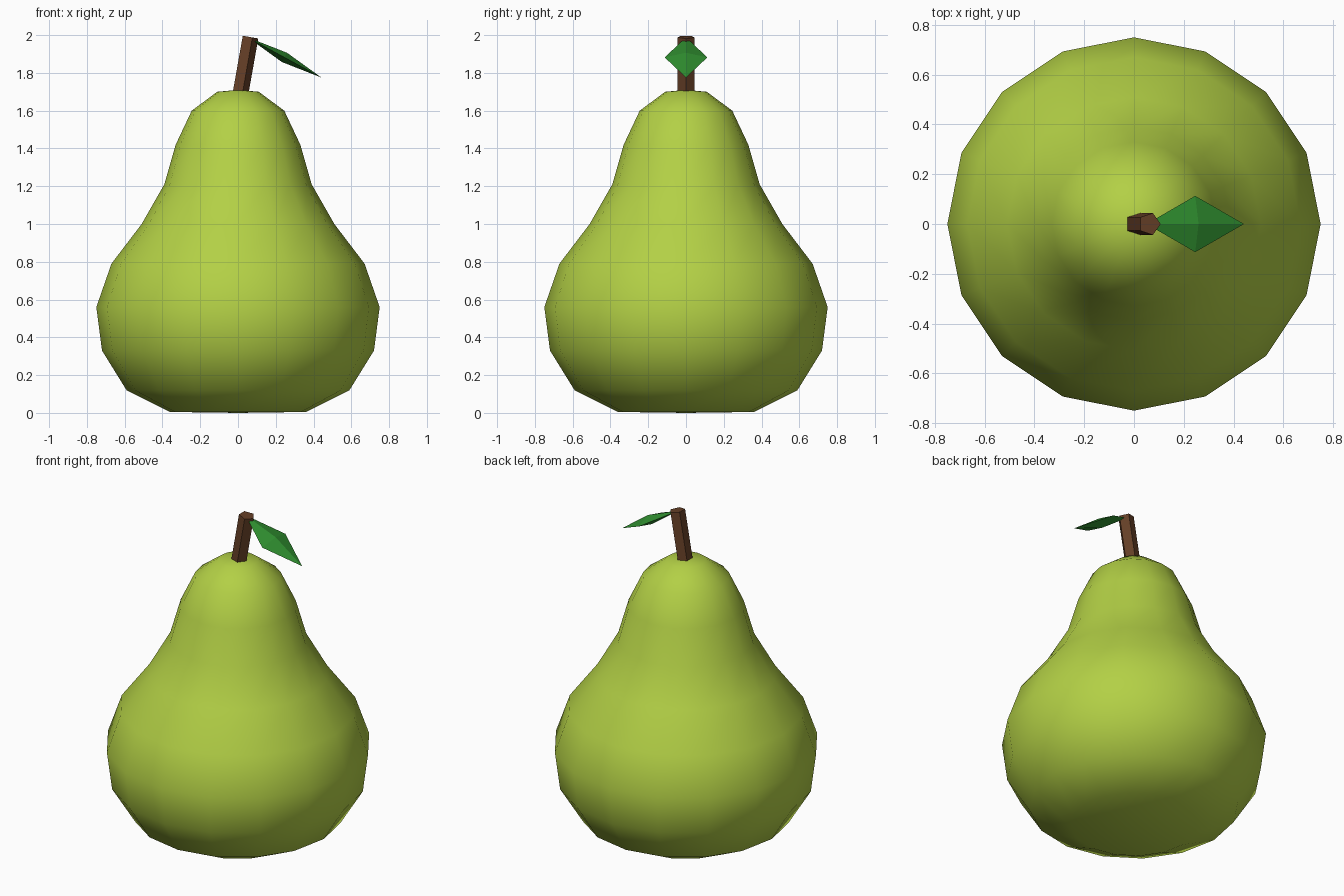
import bpy, bmesh, math
from mathutils import Matrix, Vector

cube = bpy.data.objects.get("Cube")
if cube:
    bpy.data.objects.remove(cube, do_unlink=True)


def material(name, rgb):
    mat = bpy.data.materials.new(name)
    mat.use_nodes = True
    mat.diffuse_color = (*rgb, 1)
    mat.node_tree.nodes["Principled BSDF"].inputs["Base Color"].default_value = (*rgb, 1)
    return mat


def finish(name, bm, mat, smooth=False):
    bmesh.ops.recalc_face_normals(bm, faces=bm.faces)
    for face in bm.faces:
        face.smooth = smooth
    mesh = bpy.data.meshes.new(name)
    bm.to_mesh(mesh)
    bm.free()
    mesh.materials.append(mat)
    obj = bpy.data.objects.new(name, mesh)
    bpy.context.collection.objects.link(obj)
    return obj


skin = material("pear green", (0.45, 0.63, 0.06))
bark = material("stem brown", (0.13, 0.05, 0.02))
leaf_green = material("leaf green", (0.03, 0.28, 0.03))

# Fruit body: a radius and height profile spun in sixteen steps
profile = [(0, 0), (0.36, 0.005), (0.59, 0.12), (0.72, 0.33), (0.75, 0.56),
           (0.67, 0.79), (0.51, 1.0), (0.39, 1.21), (0.33, 1.42),
           (0.245, 1.6), (0.11, 1.7), (0, 1.71)]
bm = bmesh.new()
verts = [bm.verts.new((r, 0, z)) for r, z in profile]
edges = [bm.edges.new(pair) for pair in zip(verts, verts[1:])]
bmesh.ops.spin(bm, geom=verts + edges, cent=(0, 0, 0), axis=(0, 0, 1),
               angle=math.tau, steps=16)
bmesh.ops.remove_doubles(bm, verts=bm.verts, dist=0.001)
finish("pear_body", bm, skin, smooth=True)

# Stem: a five-sided post leaning to the left
bottom, top = Vector((0.007, 0, 1.68)), Vector((0.062, 0, 1.99))
axis = top - bottom
bm = bmesh.new()
bmesh.ops.create_cone(bm, cap_ends=True, segments=5, radius1=0.046,
                      radius2=0.046, depth=axis.length)
lean = Matrix.Rotation(math.atan2(axis.x, axis.z), 4, "Y")
# Point one corner of the pentagon along +x
corner = max(bm.verts, key=lambda v: v.co.z).co
turn = Matrix.Rotation(-math.atan2(corner.y, corner.x), 4, "Z")
bm.transform(Matrix.Translation((top + bottom) / 2) @ lean @ turn)
finish("stem", bm, bark)

# Leaf: a flattened octahedron drooping from the stem
bm = bmesh.new()
bmesh.ops.create_uvsphere(bm, u_segments=4, v_segments=2, radius=1)
corner = max(bm.verts, key=lambda v: abs(v.co.x) + abs(v.co.y)).co
bm.transform(Matrix.Translation((0.246, 0, 1.882))
             @ Matrix.Rotation(math.radians(28.6), 4, "Y")
             @ Matrix.Diagonal((0.223, 0.113, 0.028, 1))
             @ Matrix.Rotation(-math.atan2(corner.y, corner.x), 4, "Z"))
finish("leaf", bm, leaf_green)
